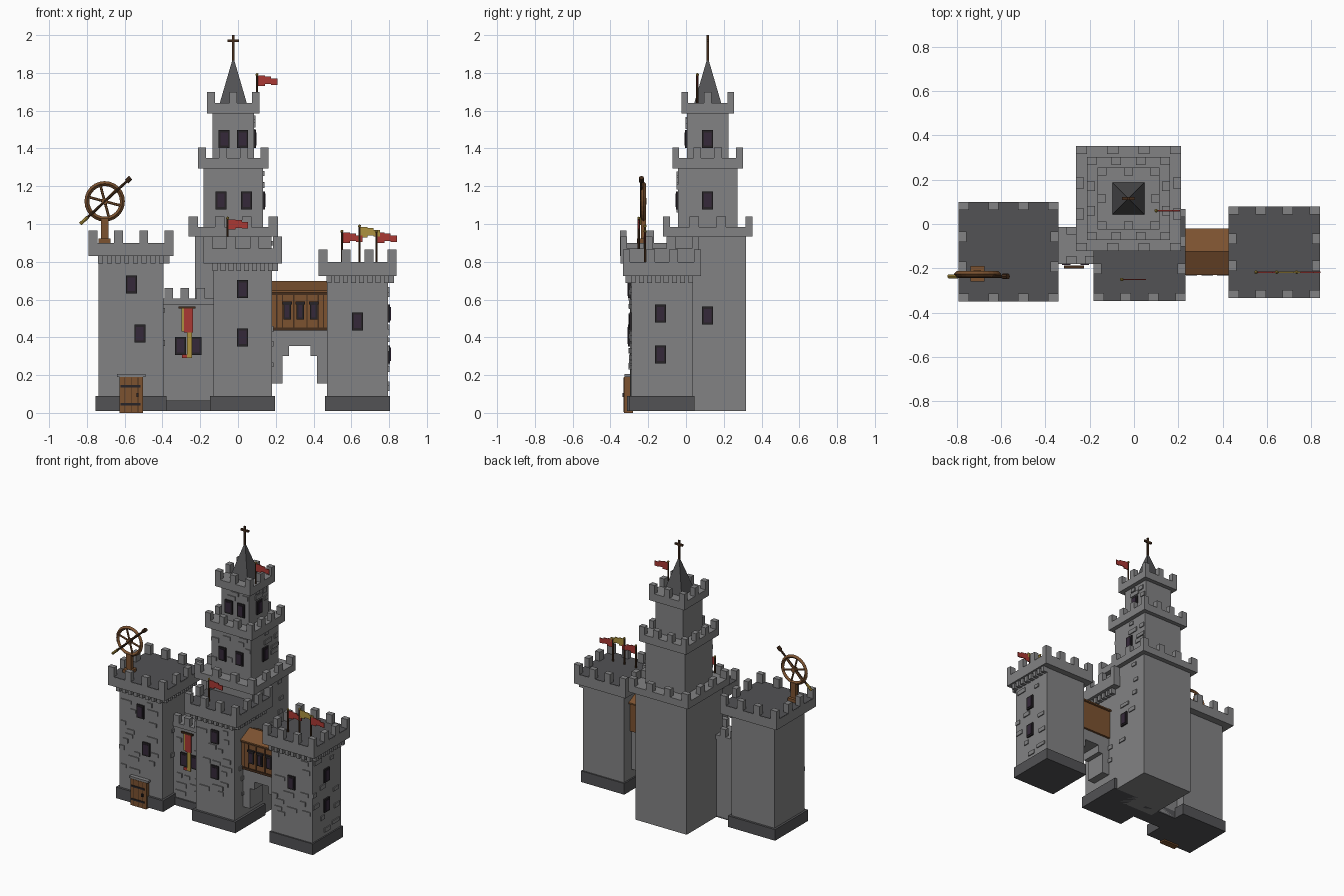
import bpy, bmesh, math, random
from mathutils import Matrix, Vector

if "Cube" in bpy.data.objects:
    bpy.data.objects.remove(bpy.data.objects["Cube"])
random.seed(4)

def mat(name, r, g, b):
    m = bpy.data.materials.new(name)
    m.diffuse_color = (r, g, b, 1)
    m.use_nodes = True
    m.node_tree.nodes["Principled BSDF"].inputs["Base Color"].default_value = m.diffuse_color
    return m

STONE = mat("stone grey", 0.225, 0.225, 0.23)
DARK = mat("dark stone", 0.085, 0.085, 0.09)
WOOD = mat("brown wood", 0.20, 0.085, 0.03)
DWOOD = mat("dark wood", 0.06, 0.027, 0.012)
IRON = mat("black iron", 0.02, 0.017, 0.02)
PANE = mat("window purple", 0.036, 0.022, 0.042)
RED = mat("flag red", 0.40, 0.04, 0.033)
GOLD = mat("flag gold", 0.42, 0.29, 0.05)

def finish(name, bm, m):
    me = bpy.data.meshes.new(name)
    bm.to_mesh(me)
    bm.free()
    me.materials.append(m)
    ob = bpy.data.objects.new(name, me)
    bpy.context.collection.objects.link(ob)
    return ob

def boxes(name, m, items):
    """One object from (x0,x1,y0,y1,z0,z1) boxes."""
    bm = bmesh.new()
    for x0, x1, y0, y1, z0, z1 in items:
        M = Matrix.Translation(((x0+x1)/2, (y0+y1)/2, (z0+z1)/2)) @ Matrix.Diagonal((x1-x0, y1-y0, z1-z0, 1))
        bmesh.ops.create_cube(bm, size=1, matrix=M)
    return finish(name, bm, m)

def sq(cx, cy, h, z0, z1):
    return (cx-h, cx+h, cy-h, cy+h, z0, z1)

def plate(side, plane, u, z, w, h, d):
    """Box lying on a front (-y) or right (+x) facing wall."""
    if side == "front":
        return (u-w/2, u+w/2, plane-d, plane+.004, z-h/2, z+h/2)
    return (plane-.004, plane+d, u-w/2, u+w/2, z-h/2, z+h/2)

def rod(bm, a, b, r, n=8):
    a, b = Vector(a), Vector(b)
    d = b - a
    M = Matrix.Translation((a+b)/2) @ d.to_track_quat('Z', 'Y').to_matrix().to_4x4()
    bmesh.ops.create_cone(bm, cap_ends=True, segments=n, radius1=r, radius2=r, depth=d.length, matrix=M)

def merlons(cx, cy, h, z0, z1, n, w, t):
    out = []
    for i in range(n):
        u = -h + w/2 + i*(2*h-w)/(n-1)
        for s in (-1, 1):
            a, b = sorted((s*h, s*(h-t)))
            out.append((cx+u-w/2, cx+u+w/2, cy+a, cy+b, z0, z1))
            if 0 < i < n-1:
                out.append((cx+a, cx+b, cy+u-w/2, cy+u+w/2, z0, z1))
    return out

def bricks(name, side, plane, u0, u1, z0, z1, n, wins=()):
    """Scattered raised bricks which keep clear of windows and each other."""
    placed, out = [(u, z, .07, .1) for u, z in wins], []
    for _ in range(n*12):
        if len(out) >= n:
            break
        w, h = random.choice((.04, .06, .08)), random.choice((.025, .03))
        u = random.uniform(u0+w/2, u1-w/2)
        z = random.uniform(z0+h/2, z1-h/2)
        if all(abs(u-a) > (w+c)/2 or abs(z-b) > (h+d)/2 for a, b, c, d in placed):
            placed.append((u, z, w+.01, h+.01))
            out.append(plate(side, plane, u, z, w, h, .007))
    boxes(name, STONE, out)

def windows(name, side, plane, pts, w=.058, h=.095):
    boxes(name+"_frames", IRON, [plate(side, plane, u, z, w, h, .011) for u, z in pts])
    boxes(name+"_panes", PANE, [plate(side, plane, u, z, w-.02, h-.024, .014) for u, z in pts])

# Three front towers: plinth, body, overhanging parapet, dark deck, merlons, corbels
def tower(name, cx, cy, hb, hp, ho, z0, z1, z2, fw, rw, nf, nr):
    boxes(name+"_plinth", DARK, [sq(cx, cy, hp, .01, .09)])
    boxes(name+"_body", STONE, [sq(cx, cy, hb, .02, z0+.01)])
    boxes(name+"_parapet", STONE, [sq(cx, cy, ho, z0, z1-.003)] + merlons(cx, cy, ho, z1-.003, z2, 4, .047, .036))
    boxes(name+"_deck", DARK, [sq(cx, cy, ho-.001, z1-.01, z1)])
    corb, n = [], 8
    for i in range(n):
        u = (i-(n-1)/2)*2*(hb+.012)/n
        corb.append(plate("front", cy-hb, cx+u, z0-.018, .026, .04, .032))
        corb.append(plate("right", cx+hb, cy+u, z0-.018, .026, .04, .032))
    boxes(name+"_corbels", STONE, corb)
    windows(name+"_front", "front", cy-hb, fw)
    windows(name+"_right", "right", cx+hb, rw)
    bricks(name+"_front_bricks", "front", cy-hb, cx-hb, cx+hb, .21, z0-.05, nf, fw)
    bricks(name+"_right_bricks", "right", cx+hb, cy-hb, cy+hb, .1, z0-.05, nr, rw)

tower("left_tower", -.566, -.125, .172, .188, .225, .83, .90, .965,
      [(-.565, .68), (-.52, .42)], [], 17, 6)
tower("middle_tower", .025, -.14, .155, .172, .208, .79, .87, .935,
      [(.025, .655), (.025, .40)], [], 14, 6)
tower("right_tower", .633, -.127, .162, .172, .206, .725, .80, .865,
      [(.632, .485)], [(-.135, .525), (-.135, .31)], 13, 10)

# Tall keep in three steps
KX, KY = -.025, .115
tiers = [(.203, .237, .01, .935, .985, 1.04, 4, .05), (.157, .187, .98, 1.295, 1.35, 1.405, 4, .042),
         (.11, .14, 1.34, 1.585, 1.64, 1.70, 3, .042)]
for i, (hb, ho, zb, z0, z1, z2, n, w) in enumerate(tiers):
    boxes(f"keep_tier_{i+1}", STONE, [sq(KX, KY, hb, zb, z0+.01), sq(KX, KY, ho, z0, z1)]
          + merlons(KX, KY, ho, z1, z2, n, w, .036))
    f = [[], [(-.09, 1.125), (.045, 1.125)], [(-.073, 1.45), (.025, 1.45)]][i]
    r = [[(KY, .515)], [(KY, 1.125)], [(KY, 1.45)]][i]
    if f:
        windows(f"keep_front_{i+1}", "front", KY-hb, f)
        bricks(f"keep_front_bricks_{i+1}", "front", KY-hb, KX-hb, KX+hb, zb+.08, z0-.01, 7, f)
    windows(f"keep_right_{i+1}", "right", KX+hb, r)
    bricks(f"keep_right_bricks_{i+1}", "right", KX+hb, max(KY-hb, .02), KY+hb, max(zb+.08, .2), z0-.01, 6-i, r)

# Spire and cross
bm = bmesh.new()
bmesh.ops.create_cone(bm, cap_ends=True, segments=4, radius1=.073*math.sqrt(2), radius2=0, depth=.25,
                      matrix=Matrix.Translation((KX, KY, 1.76)) @ Matrix.Rotation(math.pi/4, 4, 'Z'))
finish("spire", bm, DARK)
boxes("spire_cross", DWOOD, [sq(KX, KY, .006, 1.86, 2.0), (KX-.03, KX+.03, KY-.006, KY+.006, 1.963, 1.977)])

# Low linking wall with banner and two windows
boxes("link_wall", STONE, [(-.40, -.12, -.17, -.02, .02, .58), (-.40, -.12, -.18, -.013, .575, .605)]
      + [(x, x+.045, y, y+.035, .60, .66) for x in (-.39, -.305, -.22) for y in (-.18, -.048)])
boxes("link_wall_plinth", DARK, [(-.40, -.12, -.18, -.02, .01, .065)])
lw = [(-.305, .355), (-.222, .355)]
windows("link_wall", "front", -.17, lw)
bricks("link_wall_bricks", "front", -.17, -.385, -.14, .09, .56, 10, lw + [(-.27, .5), (-.27, .43), (-.27, .31)])
boxes("banner_rod", DWOOD, [(-.315, -.225, -.20, -.188, .552, .564)])
boxes("banner_red", RED, [(-.285, -.238, -.194, -.187, .425, .553), (-.297, -.27, -.194, -.187, .29, .31)])
boxes("banner_gold", GOLD, [(-.30, -.285, -.194, -.187, .43, .553), (-.27, -.243, -.194, -.187, .29, .425)])

# Covered wooden bridge on a stepped stone arch
boxes("bridge_walls", WOOD, [(.17, .48, -.215, -.035, .435, .645)])
boxes("bridge_beams", DWOOD, [(.175, .475, -.222, -.21, z, z+.016) for z in (.437, .625)]
      + [(x-.003, x+.003, -.219, -.21, .44, .63) for x in (.205, .235, .295, .365, .425, .452)])
windows("bridge", "front", -.215, [(.26, .538), (.33, .538), (.40, .538)], .04, .088)
boxes("bridge_window_hoods", IRON, [plate("front", -.215, x, .582, .05, .014, .016) for x in (.26, .33, .40)])
bm = bmesh.new()
vs = [bm.verts.new((.17, y, z)) for y, z in ((-.23, .637), (-.02, .637), (-.02, .647), (-.125, .697), (-.23, .647))]
f = bm.faces.new(vs)
ext = bmesh.ops.extrude_face_region(bm, geom=[f])
bmesh.ops.translate(bm, verts=[v for v in ext["geom"] if isinstance(v, bmesh.types.BMVert)], vec=(.31, 0, 0))
bmesh.ops.recalc_face_normals(bm, faces=bm.faces[:])
finish("bridge_roof", bm, WOOD)
boxes("bridge_arch", STONE, [(.17, .48, -.20, -.05, .355, .436)] + [
    b for s in (-1, 1) for b in ((.327+s*.122-.031, .327+s*.122+.031, -.20, -.05, .155, .37),
                                 (.327+s*.085-.028, .327+s*.085+.028, -.20, -.05, .30, .37))])

# Plank door with iron bands
boxes("door", WOOD, [(-.628, -.502, -.327, -.28, 0, .19)])
boxes("door_lintel", STONE, [(-.64, -.49, -.325, -.28, .19, .205)])
boxes("door_planks", DWOOD, [(x-.002, x+.002, -.330, -.32, .004, .188) for x in (-.60, -.565, -.53)])
boxes("door_bands", IRON, [(-.622, -.515, -.332, -.32, z, z+.012) for z in (.04, .135)]
      + [(-.538, -.526, -.335, -.32, .085, .105)])

# Flags: pole, gold tip and a stepped waving cloth
def flag(name, x, y, z0, z1, m):
    bm = bmesh.new()
    rod(bm, (x, y, z0), (x, y, z1-.012), .006)
    finish(name+"_pole", bm, DWOOD)
    bm = bmesh.new()
    bmesh.ops.create_icosphere(bm, subdivisions=1, radius=.009, matrix=Matrix.Translation((x, y, z1-.009)))
    finish(name+"_tip", bm, GOLD)
    boxes(name+"_cloth", m, [(x+a, x+b, y-.003, y+.003, z1+c, z1+d) for a, b, c, d in
                             ((0, .042, -.07, -.015), (.042, .075, -.06, -.02), (.075, .108, -.064, -.03))])

flag("keep_flag", .1, .06, 1.64, 1.80, RED)
flag("middle_flag", -.055, -.25, .87, 1.04, RED)
flag("right_flag_a", .55, -.217, .80, .97, RED)
flag("right_flag_b", .643, -.217, .80, .998, GOLD)
flag("right_flag_c", .733, -.217, .80, .97, RED)

# Spoked wheel on the left tower
wx, wy, wz = -.706, -.225, 1.12
bpy.ops.mesh.primitive_torus_add(major_segments=24, minor_segments=4, major_radius=.094, minor_radius=.013,
                                 location=(wx, wy, wz), rotation=(math.pi/2, 0, 0))
rim = bpy.context.object
rim.name = "wheel_rim"
rim.data.materials.append(WOOD)
bm = bmesh.new()
for a in (45, 105, 165):
    v = Vector((math.cos(math.radians(a)), 0, math.sin(math.radians(a))))*.09
    c = Vector((wx, wy, wz))
    rod(bm, c-v, c+v, .007, 6)
rod(bm, (wx, wy-.015, wz), (wx, wy+.015, wz), .018, 10)
finish("wheel_spokes", bm, WOOD)
boxes("wheel_stand", WOOD, [(wx-.032, wx+.032, wy-.035, wy+.035, .90, .922), (wx-.02, wx+.02, wy-.014, wy+.014, .92, 1.03)])
bm = bmesh.new()
rod(bm, (-.80, -.236, 1.032), (-.57, -.236, 1.243), .007)
rod(bm, (-.59, -.236, 1.225), (-.568, -.236, 1.245), .013)
finish("wheel_lever", bm, DWOOD)
bm = bmesh.new()
rod(bm, (-.835, -.236, 1.0), (-.795, -.236, 1.037), .009)
finish("wheel_lever_tip", bm, GOLD)
